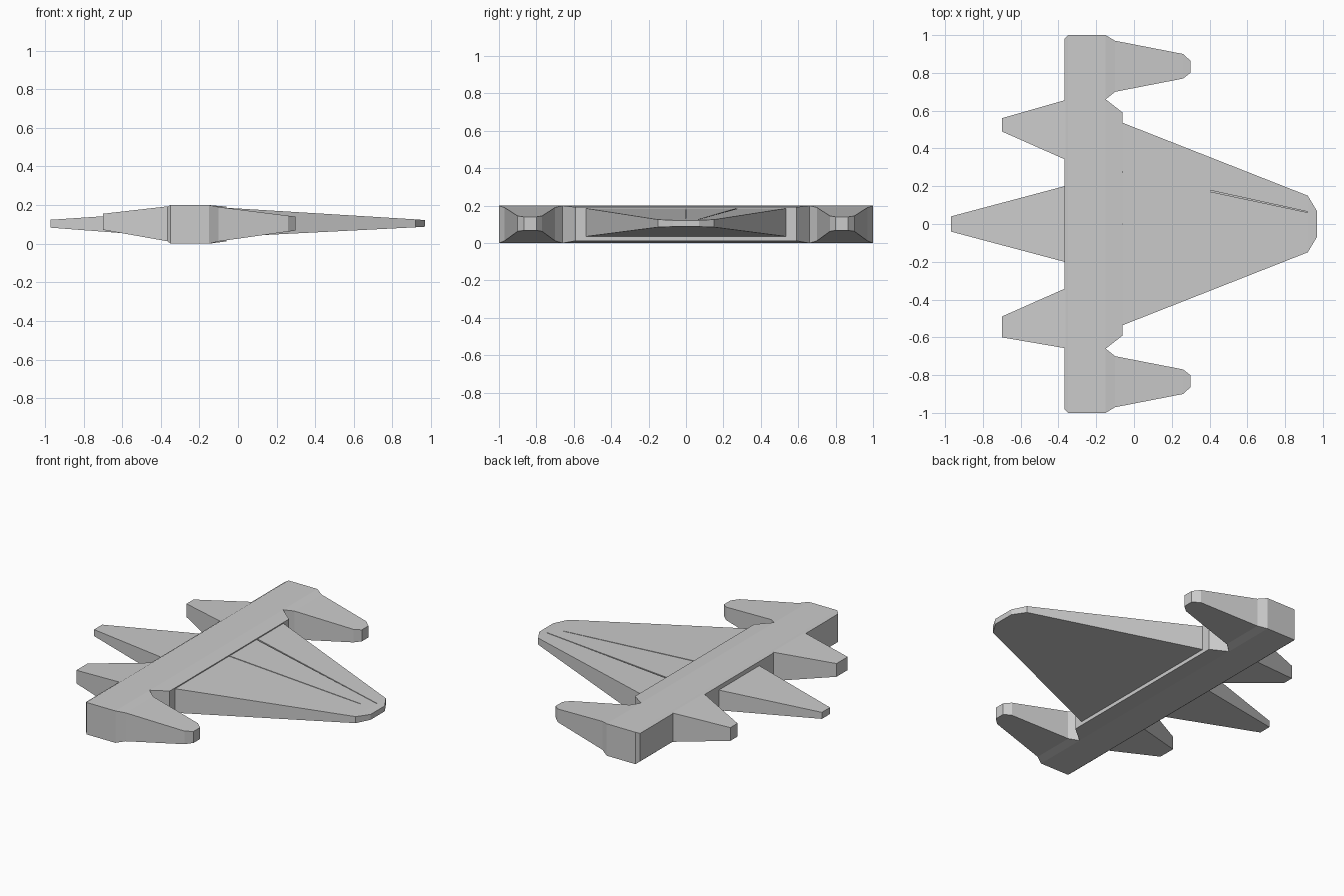
import bpy, bmesh

if "Cube" in bpy.data.objects:
    bpy.data.objects.remove(bpy.data.objects["Cube"])


def loft(name, sections):
    """Rectangular cross-sections (x, y0, y1, z0, z1) joined along x."""
    bm = bmesh.new()
    rings = [[bm.verts.new(p) for p in ((x, y0, z0), (x, y1, z0), (x, y1, z1), (x, y0, z1))]
             for x, y0, y1, z0, z1 in sections]
    for a, b in zip(rings, rings[1:]):
        for i in range(4):
            j = (i + 1) % 4
            bm.faces.new((a[i], a[j], b[j], b[i]))
    bm.faces.new(rings[0][::-1])
    bm.faces.new(rings[-1])
    bmesh.ops.recalc_face_normals(bm, faces=bm.faces[:])
    mesh = bpy.data.meshes.new(name)
    bm.to_mesh(mesh)
    bm.free()
    obj = bpy.data.objects.new(name, mesh)
    bpy.context.collection.objects.link(obj)
    return obj


def sided(s, sections):
    """Mirror sections to the s side."""
    return [(x, *sorted((s * a, s * b)), z0, z1) for x, a, b, z0, z1 in sections]


# Crossbar hull, with narrower sloped front
loft("crossbar", [(-0.368, -0.98, 0.98, 0.015, 0.19), (-0.35, -1, 1, 0, 0.2),
                  (-0.15, -1, 1, 0, 0.2)])
loft("crossbar_front", [(-0.15, -0.66, 0.66, 0, 0.2), (-0.06, -0.59, 0.59, 0.012, 0.192)])

# Forward delta wing
wing = loft("delta_wing", [(-0.16, -0.575, 0.575, 0.03, 0.192), (0.92, -0.15, 0.15, 0.085, 0.126),
                           (0.968, -0.07, 0.07, 0.088, 0.122)])

# Panel seams cut into the wing top
seams = {"side_seam": [(-0.06, 0.270, 0.280, 0.178, 0.22), (0.92, 0.061, 0.065, 0.118, 0.15)],
         "centre_seam": [(-0.06, -0.003, 0.003, 0.178, 0.22), (0.85, -0.003, 0.001, 0.124, 0.15)]}
for name, sections in seams.items():
    cutter = loft(name + "_cutter", sections)
    cutter.hide_render = True
    cutter.hide_set(True)
    mod = wing.modifiers.new(name, 'BOOLEAN')
    mod.operation = 'DIFFERENCE'
    mod.solver = 'EXACT'
    mod.object = cutter

# Rear centre prong
loft("tail_prong", [(-0.35, -0.205, 0.205, 0.036, 0.165), (-0.97, -0.04, 0.04, 0.083, 0.124)])

for s, side in ((1, "left"), (-1, "right")):
    # Forward pod at each end of the crossbar
    loft(side + "_pod", sided(s, [(-0.15, 0.66, 1.0, 0, 0.2), (-0.10, 0.70, 0.97, 0.012, 0.19),
                                  (0.26, 0.77, 0.90, 0.063, 0.145),
                                  (0.298, 0.80, 0.865, 0.068, 0.14)]))
    # Rear side prong
    outer = 0.56 if s > 0 else 0.60
    loft(side + "_rear_prong", sided(s, [(-0.35, 0.335, 0.66, 0.01, 0.195),
                                         (-0.70, 0.49, outer, 0.072, 0.155)]))
